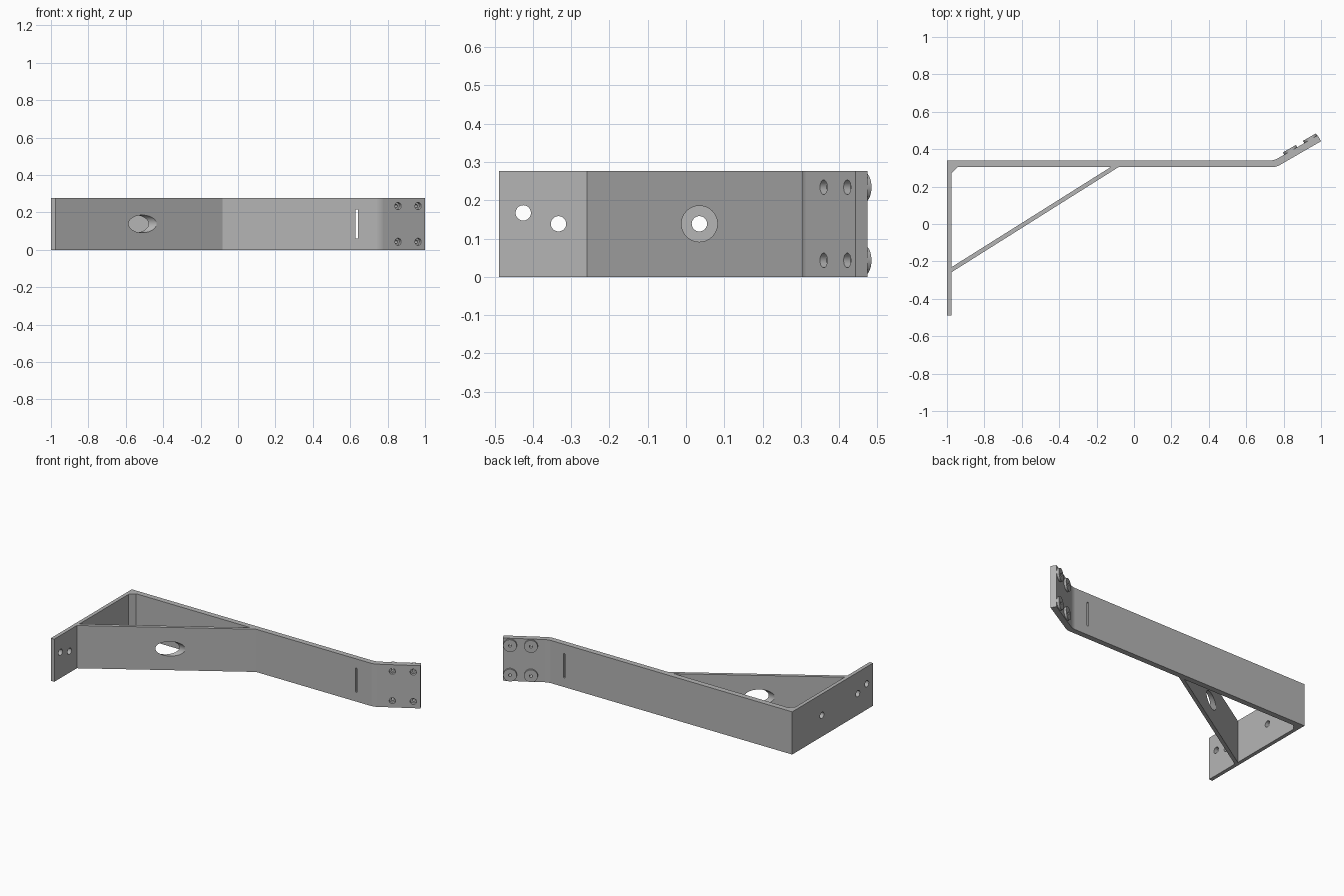
import bpy, bmesh, math
from mathutils import Vector

if "Cube" in bpy.data.objects:
    bpy.data.objects.remove(bpy.data.objects["Cube"], do_unlink=True)

HEIGHT = 0.277
MID = HEIGHT / 2
ALONG_X, ALONG_Y = Vector((1, 0, 0)), Vector((0, 1, 0))
TILT = math.radians(30)
TAB_DIR = Vector((math.cos(TILT), math.sin(TILT), 0))
TAB_OUT = Vector((-math.sin(TILT), math.cos(TILT), 0))

steel = bpy.data.materials.new("steel_grey")
steel.use_nodes = True
grey = (0.46, 0.46, 0.46, 1)
steel.diffuse_color = grey
steel.node_tree.nodes["Principled BSDF"].inputs["Base Color"].default_value = grey


def make_object(name, bm):
    bmesh.ops.recalc_face_normals(bm, faces=bm.faces)
    mesh = bpy.data.meshes.new(name)
    bm.to_mesh(mesh)
    bm.free()
    mesh.materials.append(steel)
    obj = bpy.data.objects.new(name, mesh)
    bpy.context.collection.objects.link(obj)
    return obj


def extrude_profile(name, points, bend_points=()):
    """Upright extrusion of a plan outline, rounding the listed corners."""
    bm = bmesh.new()
    face = bm.faces.new([bm.verts.new((x, y, 0)) for x, y in points])
    ret = bmesh.ops.extrude_face_region(bm, geom=[face])
    top = [v for v in ret["geom"] if isinstance(v, bmesh.types.BMVert)]
    bmesh.ops.translate(bm, verts=top, vec=(0, 0, HEIGHT))
    bends = [e for e in bm.edges
             if abs(e.verts[0].co.z - e.verts[1].co.z) > 0.1
             and any((e.verts[0].co.xy - Vector(p)).length < 0.001 for p in bend_points)]
    if bends:
        bmesh.ops.bevel(bm, geom=bends, offset=0.02, segments=4,
                        profile=0.5, affect="EDGES")
    return make_object(name, bm)


def cylinder(name, centre, axis, radius, length):
    bm = bmesh.new()
    bmesh.ops.create_cone(bm, cap_ends=True, segments=40, radius1=radius,
                          radius2=radius, depth=length)
    obj = make_object(name, bm)
    obj.location = centre
    obj.rotation_euler = axis.to_track_quat("Z", "Y").to_euler()
    return obj


def cut(target, cutter):
    mod = target.modifiers.new("cut", "BOOLEAN")
    mod.operation = "DIFFERENCE"
    mod.solver = "EXACT"
    mod.object = cutter
    bpy.context.view_layer.update()
    with bpy.context.temp_override(object=target, active_object=target):
        bpy.ops.object.modifier_apply(modifier=mod.name)


def discard(obj):
    bpy.data.objects.remove(obj, do_unlink=True)


# Bent strip: wall plate, arm and angled mounting tab
FRONT, BACK, PLATE = 0.304, 0.34, -0.976
inner_bend, outer_bend = (0.76, FRONT), (0.75, BACK)
bracket = extrude_profile("wall_plate_and_arm", [
    (-1, -0.489), (PLATE, -0.489), (PLATE, FRONT - 0.032), (PLATE + 0.032, FRONT),
    inner_bend, (1, 0.4425), (0.982, 0.474), outer_bend, (-1, BACK)],
    (inner_bend, outer_bend))

# Diagonal brace between the wall plate and the arm
brace = extrude_profile("diagonal_brace", [
    (PLATE, -0.258), (-0.083, FRONT), (-0.125, FRONT), (PLATE, -0.231)])

# Screw holes in the wall plate
for y, z in ((-0.425, 0.167), (-0.333, MID), (0.035, MID)):
    hole = cylinder("hole_cutter", (-0.99, y, z), ALONG_X, 0.02, 0.1)
    cut(bracket, hole)
    discard(hole)

# Driver access hole through the brace
access = cylinder("access_cutter", (-0.52, 0.035, MID), ALONG_X, 0.047, 0.5)
cut(brace, access)
discard(access)

# Narrow upright slot in the arm
bm = bmesh.new()
bmesh.ops.create_cube(bm, size=1)
bmesh.ops.scale(bm, verts=bm.verts, vec=(0.012, 0.2, 0.156))
slot = make_object("slot_cutter", bm)
slot.location = (0.635, FRONT, MID)
cut(bracket, slot)
discard(slot)

# Round bosses on the tab, each with a counterbored hole
parts = [bracket, brace]
for column, x in (("inner", 0.856), ("outer", 0.963)):
    for row, z in (("lower", 0.043), ("upper", HEIGHT - 0.043)):
        face = Vector((x, FRONT + (x - inner_bend[0]) * math.tan(TILT), z))
        boss = cylinder(f"{row}_{column}_boss", face + TAB_OUT * 0.0427,
                        TAB_OUT, 0.04, 0.0145)
        bore = cylinder("bore_cutter", face, TAB_OUT, 0.009, 0.2)
        recess = cylinder("recess_cutter", face, TAB_OUT, 0.019, 0.04)
        cut(boss, bore)
        cut(bracket, bore)
        cut(bracket, recess)
        discard(bore)
        discard(recess)
        parts.append(boss)

# Smooth the round walls while keeping flat faces flat
bpy.ops.object.select_all(action="DESELECT")
for obj in parts:
    obj.select_set(True)
    bpy.context.view_layer.objects.active = obj
bpy.ops.object.shade_smooth_by_angle(angle=math.radians(25))
for obj in parts:
    weighted = obj.modifiers.new("flat_face_normals", "WEIGHTED_NORMAL")
    weighted.keep_sharp = True
